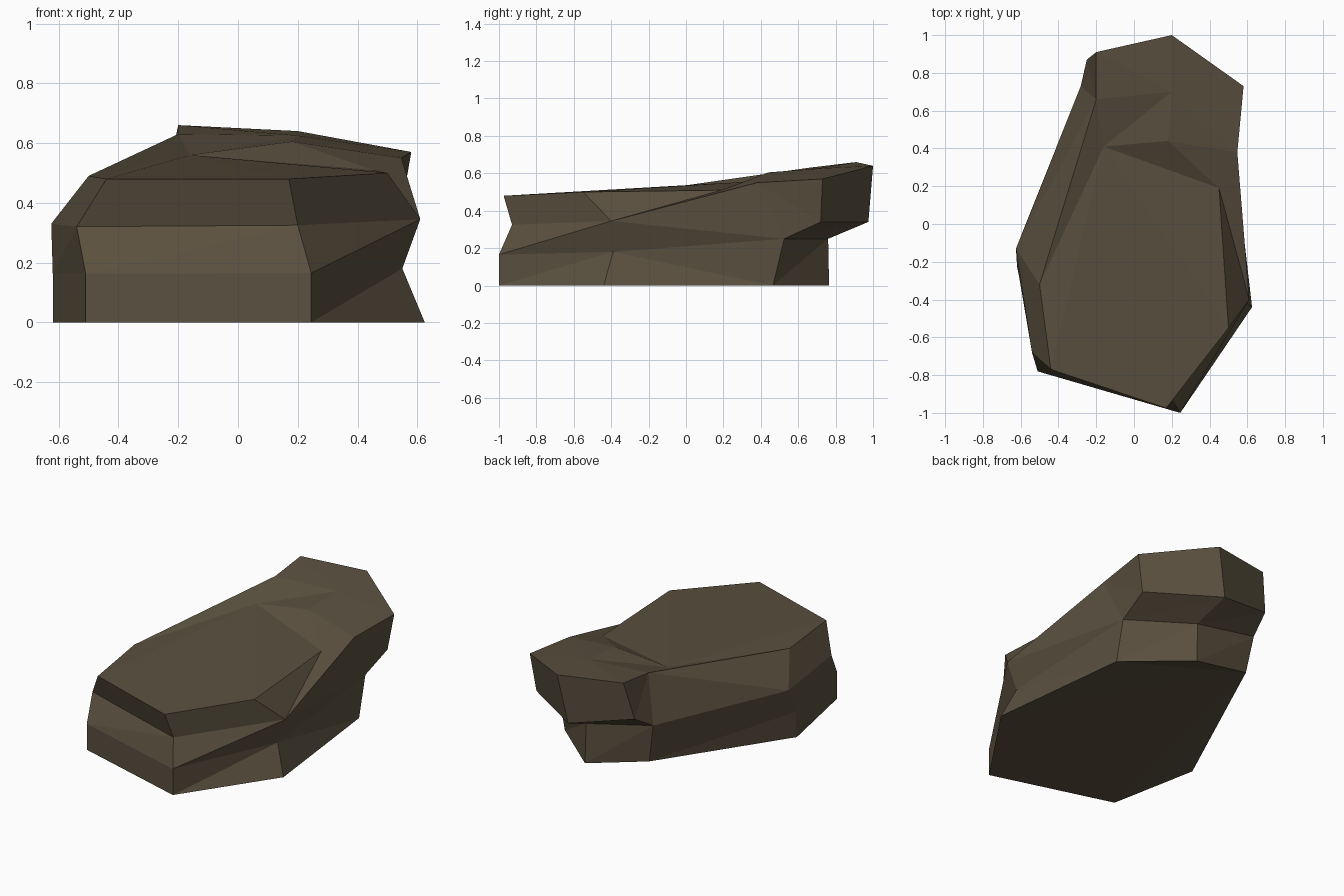
import bpy, bmesh

if "Cube" in bpy.data.objects:
    bpy.data.objects.remove(bpy.data.objects["Cube"])

SIDES = "ABCDEFG"  # seven columns around the rock, counter-clockwise from front left

# Horizontal outlines, bottom to top
rings = [
    # footprint
    [(-.51, -.78, 0), (.245, -1, 0), (.625, -.44, 0), (.52, .465, 0),
     (.17, .765, 0), (-.24, .71, .1), (-.62, -.22, 0)],
    # lower ledge
    [(-.51, -.78, .163), (.245, -1, .165), (.55, -.39, .18), (.522, .525, .25),
     (.165, .76, .25), (-.282, .73, .345), (-.62, -.21, .163)],
    # waist
    [(-.54, -.68, .32), (.20, -.93, .325), (.61, -.40, .345), (.54, .72, .34),
     (.14, .975, .34), (-.25, .87, .43), (-.625, -.13, .33)],
]

# Upper rim (4), extra rim corners (C5, H4, I4) and the crest points (J, K, L)
crown = {
    "A4": (-.44, -.77, .48), "B4": (.17, -.975, .48), "C4": (.50, -.55, .50),
    "C5": (.45, .19, .51), "H4": (.547, .38, .55), "D4": (.58, .73, .57),
    "E4": (.20, 1, .64), "F4": (-.20, .91, .66), "I4": (-.20, .66, .63),
    "G4": (-.50, -.32, .49),
    "J": (-.16, .41, .56), "K": (.18, .44, .605), "L": (.20, .70, .625),
}

# Upper slopes, then the top surface
crown_faces = [
    "A3 B3 B4 A4", "B3 C3 C4 B4", "C3 C5 C4", "C3 H4 C5", "C3 D2 H4",
    "D2 D3 H4", "D3 D4 H4", "C2 D2 C3", "D3 E3 E4 D4", "E3 F3 F4 E4",
    "F3 I4 F4", "F3 F2 I4", "F2 G3 I4", "F2 G2 G3", "G3 G4 I4", "G3 A3 A4 G4",
    "J A4 B4", "J B4 C4", "J C4 C5", "J G4 A4", "G4 J I4",
    "J C5 K", "K C5 H4", "J K L", "J L I4", "K H4 L", "L H4 D4",
    "L D4 E4", "L E4 F4", "L F4 I4",
]

bm = bmesh.new()
v = {}
for level, ring in enumerate(rings, 1):
    for side, co in zip(SIDES, ring):
        v[f"{side}{level}"] = bm.verts.new(co)
for key, co in crown.items():
    v[key] = bm.verts.new(co)

# Underside: a fan rising to the lifted back left corner
for s, t in ("GA", "AB", "BC", "CD", "DE"):
    bm.faces.new((v["F1"], v[t + "1"], v[s + "1"]))

# Faceted side bands (columns C and F of the upper band join the crown)
for level in (1, 2):
    for i, s in enumerate(SIDES):
        if level == 2 and s in "CF":
            continue
        t = SIDES[(i + 1) % len(SIDES)]
        a, b = v[f"{s}{level}"], v[f"{t}{level}"]
        c, d = v[f"{t}{level + 1}"], v[f"{s}{level + 1}"]
        if s == "C":  # the dented right side splits the other way
            a, b, c, d = b, c, d, a
        bm.faces.new((a, b, c))
        bm.faces.new((a, c, d))

# Crown
for names in crown_faces:
    bm.faces.new([v[n] for n in names.split()])
bmesh.ops.recalc_face_normals(bm, faces=bm.faces)

mesh = bpy.data.meshes.new("rock")
bm.to_mesh(mesh)
bm.free()

stone = bpy.data.materials.new("brown stone")
stone.diffuse_color = (.102, .080, .049, 1)
stone.use_nodes = True
stone.node_tree.nodes["Principled BSDF"].inputs["Base Color"].default_value = stone.diffuse_color
mesh.materials.append(stone)

rock = bpy.data.objects.new("rock", mesh)
bpy.context.collection.objects.link(rock)
